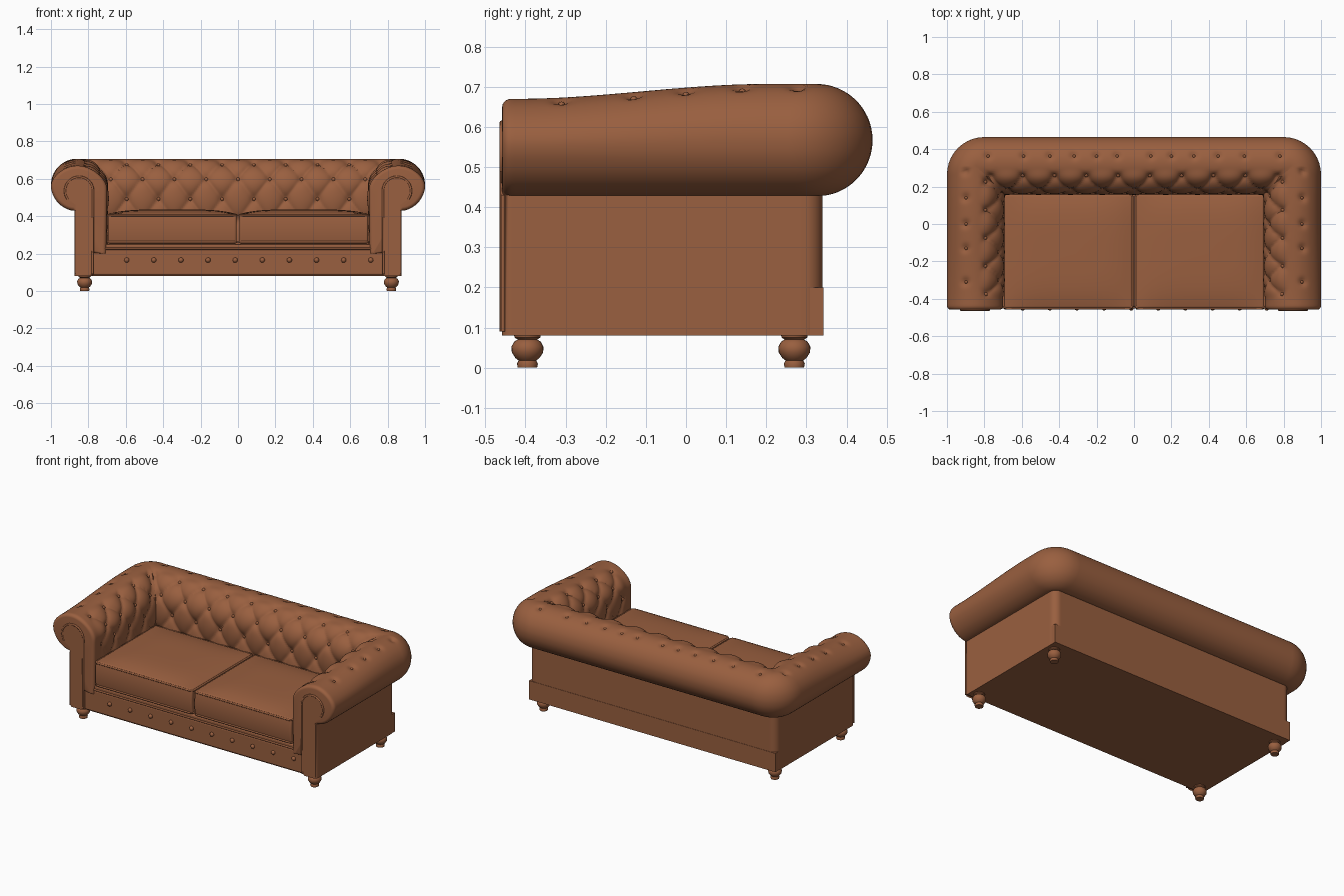
import bpy, bmesh, math
from math import sin, cos, pi, exp, hypot
from mathutils import Vector

if "Cube" in bpy.data.objects:
    bpy.data.objects.remove(bpy.data.objects["Cube"])

leather = bpy.data.materials.new("brown_leather")
leather.use_nodes = True
COLOUR = (0.32, 0.115, 0.05, 1)
leather.diffuse_color = COLOUR
leather.node_tree.nodes["Principled BSDF"].inputs["Base Color"].default_value = COLOUR


def finish(name, bm, mirror=False, bevel=0.0, angle=40):
    bmesh.ops.recalc_face_normals(bm, faces=bm.faces)
    me = bpy.data.meshes.new(name)
    bm.to_mesh(me)
    bm.free()
    me.materials.append(leather)
    ob = bpy.data.objects.new(name, me)
    bpy.context.collection.objects.link(ob)
    if bevel:
        b = ob.modifiers.new("Bevel", "BEVEL")
        b.width, b.segments, b.angle_limit = bevel, 4, math.radians(40)
    if mirror:
        m = ob.modifiers.new("Mirror", "MIRROR")
        m.merge_threshold = 0.0005
    bpy.ops.object.select_all(action="DESELECT")
    bpy.context.view_layer.objects.active = ob
    ob.select_set(True)
    bpy.ops.object.shade_smooth_by_angle(angle=math.radians(angle))
    return ob


def box(name, lo, hi, bevel=0.0, mirror=False, upright=0.0):
    bm = bmesh.new()
    bmesh.ops.create_cube(bm, size=1)
    for v in bm.verts:
        v.co = [l + (c + 0.5) * (h - l) for c, l, h in zip(v.co, lo, hi)]
    if upright:
        rear = [e for e in bm.edges if all(v.co.y == hi[1] for v in e.verts)
                and abs(e.verts[0].co.z - e.verts[1].co.z) > 0.01]
        bmesh.ops.bevel(bm, geom=rear, offset=upright, segments=6, profile=0.5, affect="EDGES")
    return finish(name, bm, mirror, bevel)


def tube(name, points, radius, cyclic=False, mirror=True):
    cu = bpy.data.curves.new(name, "CURVE")
    cu.dimensions, cu.bevel_depth, cu.bevel_resolution = "3D", radius, 2
    cu.use_fill_caps = True
    sp = cu.splines.new("POLY")
    sp.points.add(len(points) - 1)
    for p, co in zip(sp.points, points):
        p.co = (*co, 1)
    sp.use_cyclic_u = cyclic
    cu.materials.append(leather)
    ob = bpy.data.objects.new(name, cu)
    bpy.context.collection.objects.link(ob)
    if mirror:
        ob.modifiers.new("Mirror", "MIRROR")


def smooth(a, b, x):
    t = min(max((x - a) / (b - a), 0), 1)
    return t * t * (3 - 2 * t)


# Rolled cross-section: d is the inset from the outer limit, z the height
section = [(0.125, 0.08), (0.125, 0.43)]
section += [(0.14 - 0.14 * cos(a), 0.567 + 0.14 * sin(a))
            for a in [-pi / 2 + 0.1 + i * (pi - 0.1) / 30 for i in range(30)]]
section += [(0.14 + 0.16 * sin(a), 0.54 + 0.167 * cos(a)) for a in [i * pi / 40 for i in range(21)]]
section += [(0.295, 0.2), (0.225, 0.2), (0.225, 0.08)]
lengths = [0]
for a, b in zip(section, section[1:]):
    lengths.append(lengths[-1] + hypot(b[0] - a[0], b[1] - a[1]))
V0 = lengths[32 + 6]          # first row of deep buttons
VTOP = lengths[29]            # button row on the roll
ROW, BACK_P, ARM_P = 0.115, 0.17, 0.15
TOP_X = (0.09, 0.2, 0.32, 0.45, 0.59, 0.78)
TOP_Y = (0.28, 0.14, 0.0, -0.13, -0.31)


def profile(v):
    i = 0
    while i < len(section) - 2 and lengths[i + 1] < v:
        i += 1
    (d, z), (d2, z2) = section[i], section[i + 1]
    n = lengths[i + 1] - lengths[i]
    t = (v - lengths[i]) / n
    return d + (d2 - d) * t, z + (z2 - z) * t, -(z2 - z) / n, (d2 - d) / n


def tuft(u, v, period, tops):
    h = sum(-0.014 * exp(-(hypot(u - t, v - VTOP) / 0.02) ** 2) for t in tops)
    p, q = u / period + (v - V0 + ROW) / (2 * ROW), u / period - (v - V0 + ROW) / (2 * ROW)
    mask = smooth(V0 - 0.05, V0 + 0.01, v)
    sp, sq = abs(sin(pi * p)), abs(sin(pi * q))
    deep = exp(-((sp * sp + sq * sq) / 0.25))
    return h + mask * (0.02 * math.sqrt(sp * sq) - 0.010 - 0.012 * deep)


FRONT = -0.458


def place(kind, s, v, inset=0.0):
    d, z, nd, nz = profile(v)
    r = max(0.2 - 1.25 * d, 0)
    cx, cy = 1 - d - r, 0.465 - d - r
    h = -inset
    if kind == "arm":
        y = FRONT + (cy - FRONT) * s
        h += tuft(y, v, ARM_P, TOP_Y) * smooth(-0.42, -0.34, y)
    elif kind == "back":
        h += tuft(cx * (1 - s), v, BACK_P, TOP_X)
    d, z = d + nd * h, z + nz * h
    if kind == "arm":
        z -= 0.037 * smooth(0.2, -0.42, y) * smooth(0.5, 0.7, z)
        return Vector((1 - d, y, z))
    if kind == "corner":
        return Vector((1 - d - r + r * cos(s), 0.465 - d - r + r * sin(s), z))
    return Vector((cx * (1 - s), 0.465 - d, z))


# Tufted arms and back, swept as one half and mirrored
stations = [("arm", 0.03 * (1 - cos(i * pi / 10)), 0.02 * (1 - sin(i * pi / 10))) for i in range(5)]
stations += [("arm", 0.03 + 0.97 * i / 70, 0) for i in range(71)]
stations += [("corner", i * pi / 20, 0) for i in range(1, 10)]
stations += [("back", i / 85, 0) for i in range(86)]
vs = [lengths[0]] + [lengths[1] + i * (lengths[-3] - lengths[1]) / 95 for i in range(96)] + lengths[-2:]
bm = bmesh.new()
rows = [[bm.verts.new(place(k, s, v, e)) for v in vs] for k, s, e in stations]
for a, b in zip(rows, rows[1:]):
    for j in range(len(vs) - 1):
        bm.faces.new((a[j], a[j + 1], b[j + 1], b[j]))
bm.faces.new(rows[0])
bmesh.ops.remove_doubles(bm, verts=bm.verts, dist=0.0002)
finish("tufted_arms_and_back", bm, mirror=True, angle=60)

# Upholstery buttons
bm = bmesh.new()


def button(co, radius=0.011):
    made = bmesh.ops.create_icosphere(bm, subdivisions=2, radius=radius)
    bmesh.ops.translate(bm, verts=made["verts"], vec=co)


def cell_buttons(kind, period, first, last):
    for row in range(3):
        v = V0 + row * ROW
        d = profile(v)[0]
        r = max(0.2 - 1.25 * d, 0)
        for i in range(first, last):
            u = (i + 0.5 * ((row + 1) % 2)) * period
            cx, cy = 1 - d - r, 0.465 - d - r
            s = (u - FRONT) / (cy - FRONT) if kind == "arm" else 1 - u / cx
            if 0.1 < s < 0.97 or (kind == "back" and 0.03 < s <= 1):
                button(place(kind, s, v))


cell_buttons("arm", ARM_P, -3, 2)
cell_buttons("back", BACK_P, 0, 5)
d = profile(VTOP)[0]
r = 0.2 - 1.25 * d
for y in TOP_Y[1:]:
    button(place("arm", (y - FRONT) / (0.465 - d - r - FRONT), VTOP), 0.009)
for x in TOP_X:
    button(place("back", max(1 - x / (1 - d - r), 0), VTOP), 0.009)
finish("tuft_buttons", bm, mirror=True)

# Base, front rail and deck
box("base", (-0.873, -0.44, 0.08), (0.873, 0.342, 0.2), upright=0.044)
box("front_rail", (-0.775, -0.449, 0.085), (0.775, -0.4, 0.222), 0.008)
box("seat_deck", (-0.74, -0.444, 0.2), (0.74, 0.2, 0.25), 0.008)
tube("rail_piping", [(-0.77, -0.446, 0.226), (0.77, -0.446, 0.226)], 0.006, mirror=False)
bm = bmesh.new()
for i in range(10):
    button((-0.595 + 0.145 * i, -0.449, 0.165), 0.014)
finish("rail_buttons", bm)

# Scroll panels on the arm fronts
head = [(0.85 + 0.075 * cos(a), 0.535 + 0.075 * sin(a)) for a in [pi - i * pi * 1.2 / 20 for i in range(21)]]
outline = [(0.778, 0.09)] + head + [(0.868, 0.46), (0.868, 0.09)]
bm = bmesh.new()
face = bm.faces.new([bm.verts.new((x, -0.462, z)) for x, z in outline])
new = bmesh.ops.extrude_face_region(bm, geom=[face])["geom"]
bmesh.ops.translate(bm, vec=(0, 0.02, 0), verts=[g for g in new if isinstance(g, bmesh.types.BMVert)])
finish("arm_front_panel", bm, mirror=True)
tube("scroll_piping", [(x, -0.459, z) for x, z in outline[:-2]], 0.006)
tube("post_piping", [(0.868, -0.456, 0.09), (0.868, -0.456, 0.43)], 0.005)

# Seat cushions with a crowned top and piped edges
bm = bmesh.new()
bmesh.ops.create_cube(bm, size=2)
bmesh.ops.subdivide_edges(bm, edges=bm.edges[:], cuts=15, use_grid_fill=True)
for v in bm.verts:
    x, y, z = v.co
    crown = 0.024 * (1 - x ** 4) * (1 - y ** 4) * (z > 0.99)
    belly = 0.008 * (1 - z * z)
    v.co = (0.352 + x * 0.344, -0.146 + y * 0.304 + y * belly, 0.332 + z * 0.08 + crown)
finish("seat_cushion", bm, mirror=True, bevel=0.018)
for name, z in (("cushion_top_piping", 0.405), ("cushion_bottom_piping", 0.262)):
    loop = []
    for k, (cx, cy) in enumerate([(0.675, 0.14), (0.03, 0.14), (0.03, -0.43), (0.675, -0.43)]):
        loop += [(cx + 0.022 * cos(a), cy + 0.022 * sin(a), z)
                 for a in [(k + i / 5) * pi / 2 for i in range(6)]]
    tube(name, loop, 0.006, cyclic=True)

# Turned feet
turning = [(0, 0), (0.024, 0), (0.026, 0.01), (0.022, 0.018), (0.03, 0.024), (0.039, 0.038), (0.04, 0.052),
           (0.033, 0.065), (0.024, 0.07), (0.032, 0.075), (0.034, 0.085)]
bm = bmesh.new()
for y in (-0.395, 0.27):
    rings = [[bm.verts.new((0.82 + r * cos(i * pi / 12), y + r * sin(i * pi / 12), z)) for i in range(24)]
             for r, z in turning]
    for a, b in zip(rings, rings[1:]):
        for i in range(24):
            bm.faces.new((a[i], a[i - 1], b[i - 1], b[i]))
bmesh.ops.remove_doubles(bm, verts=bm.verts, dist=0.0002)
finish("turned_feet", bm, mirror=True)
